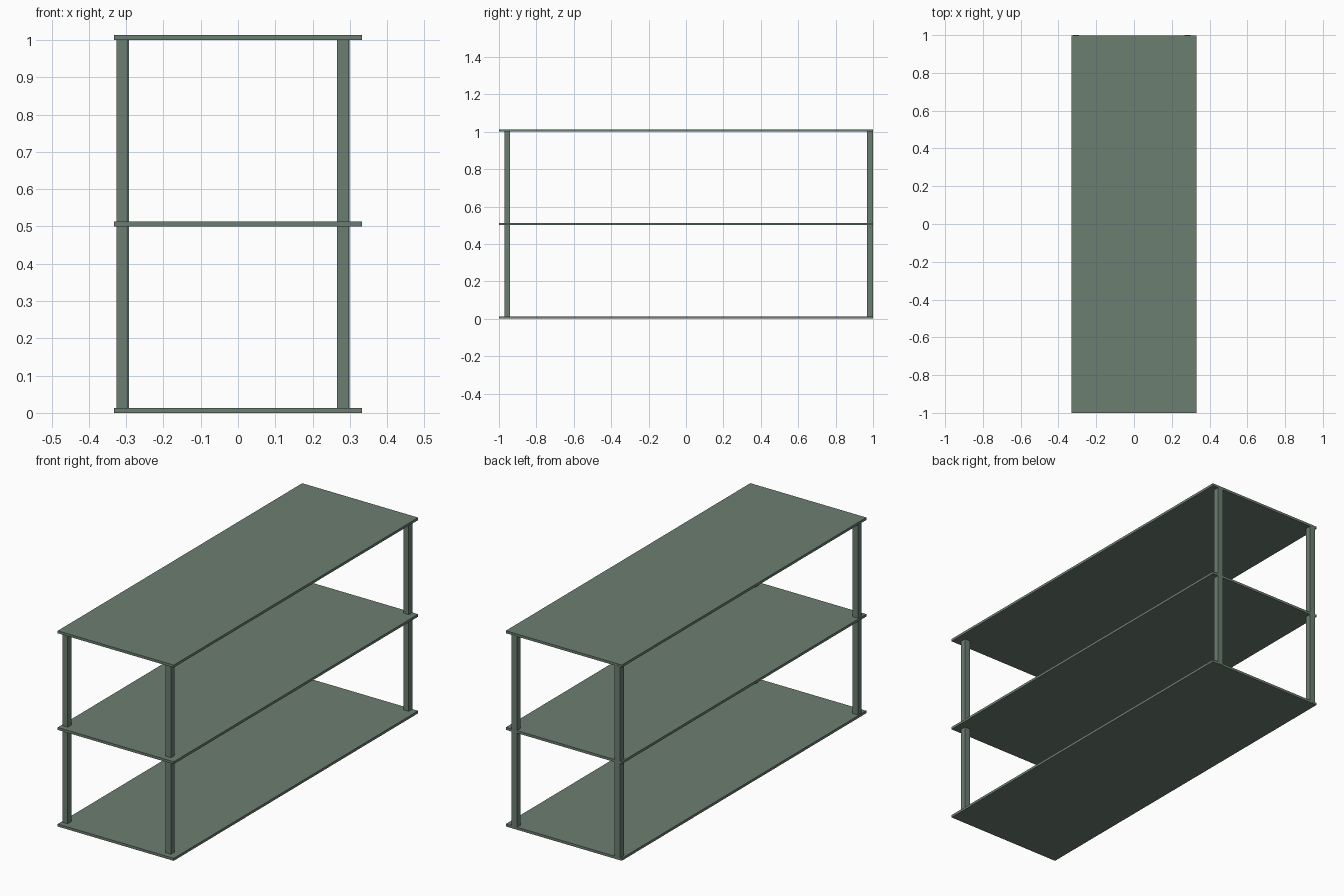
import bpy

if "Cube" in bpy.data.objects:
    bpy.data.objects.remove(bpy.data.objects["Cube"])

mat = bpy.data.materials.new("green_paint")
mat.diffuse_color = (0.15, 0.21, 0.165, 1)
mat.use_nodes = True
mat.node_tree.nodes["Principled BSDF"].inputs["Base Color"].default_value = mat.diffuse_color


def box(name, x, y, z):
    """Box from (min, max) ranges on each axis."""
    bpy.ops.mesh.primitive_cube_add(size=1, location=[sum(r) / 2 for r in (x, y, z)])
    ob = bpy.context.object
    ob.name = name
    ob.scale = [r[1] - r[0] for r in (x, y, z)]
    bpy.ops.object.transform_apply(location=False, rotation=False, scale=True)
    ob.data.materials.append(mat)
    return ob


# Three thin shelves
for name, z in (("bottom", 0.0), ("middle", 0.5), ("top", 1.0)):
    box(name + "_shelf", (-0.332, 0.332), (-1.0, 0.999), (z, z + 0.013))

# Four square posts, the back pair flush with the back edge
W = 0.031
for name, x, y in (("front_left", -0.326, -0.971), ("front_right", 0.265, -0.971),
                   ("back_left", -0.323, 0.969), ("back_right", 0.268, 0.969)):
    box(name + "_post", (x, x + W), (y, y + W), (0.003, 1.005))
